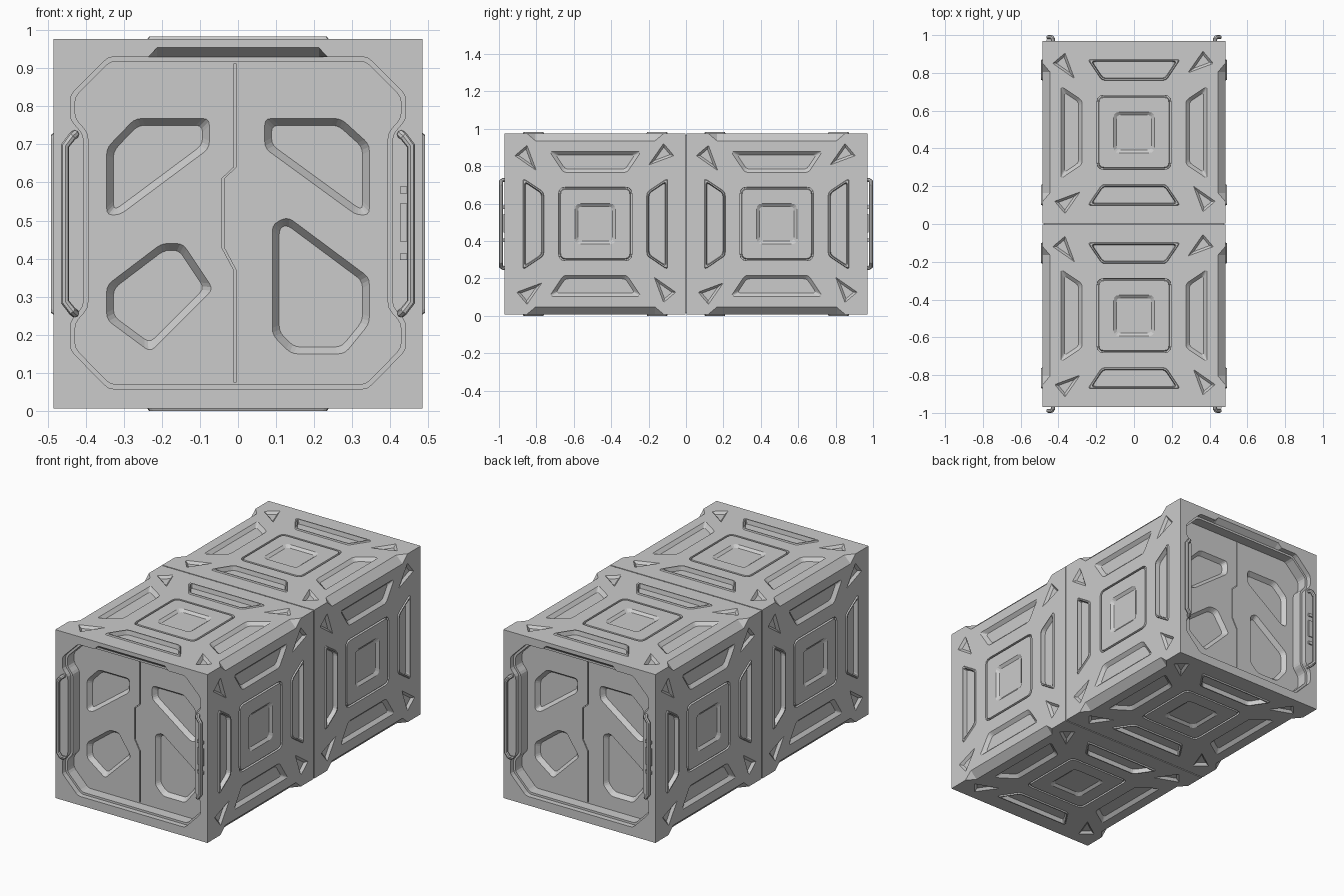
import bpy, bmesh, math
from mathutils import Matrix, Vector

cube = bpy.data.objects.get("Cube")
if cube:
    bpy.data.objects.remove(cube)

H = 0.4845        # half width of the square section
CZ = 0.4915       # height of the long axis
END = 0.97        # y of the end frames
MID = END / 2     # centre of one module along y
GAP = 0.003       # half the joint between modules
DOOR = 0.09       # how deep the doors sit
CH = 0.04         # chamfer on the long edges

grey = bpy.data.materials.new("container grey")
grey.use_nodes = True
tone = (0.6, 0.6, 0.6, 1)
grey.diffuse_color = tone
bsdf = next(n for n in grey.node_tree.nodes if n.type == "BSDF_PRINCIPLED")
bsdf.inputs["Base Color"].default_value = tone


def finish(name, bm):
    bmesh.ops.remove_doubles(bm, verts=bm.verts, dist=0.0001)
    bmesh.ops.recalc_face_normals(bm, faces=bm.faces)
    me = bpy.data.meshes.new(name)
    bm.to_mesh(me)
    bm.free()
    me.materials.append(grey)
    ob = bpy.data.objects.new(name, me)
    bpy.context.collection.objects.link(ob)
    return ob


def rounded(pts, r, n=3):
    out = []
    for i, p in enumerate(pts):
        p = Vector(p)
        to_prev = Vector(pts[i - 1]) - p
        to_next = Vector(pts[(i + 1) % len(pts)]) - p
        a = p + to_prev.normalized() * min(r, to_prev.length * 0.4)
        b = p + to_next.normalized() * min(r, to_next.length * 0.4)
        for k in range(n + 1):
            t = k / n
            out.append(a * (1 - t) ** 2 + p * 2 * t * (1 - t) + b * t * t)
    return out


def inset(pts, d):
    pts = [Vector(p) for p in pts]
    area = sum(pts[i - 1].cross(p) for i, p in enumerate(pts))
    s = d if area > 0 else -d
    out = []
    for i, p in enumerate(pts):
        e1 = (p - pts[i - 1]).normalized()
        e2 = (pts[(i + 1) % len(pts)] - p).normalized()
        n1, n2 = Vector((-e1.y, e1.x)), Vector((-e2.y, e2.x))
        out.append(p + (n1 + n2) * s / (1 + n1.dot(n2)))
    return out


def loop_edges(bm, verts):
    return [bm.edges.get((verts[i - 1], v)) or bm.edges.new((verts[i - 1], v))
            for i, v in enumerate(verts)]


def skin(bm, rings, mat, cap=True):
    """Skin a stack of (outline, height) rings; return first and last edge loops."""
    rows = [[bm.verts.new(mat @ Vector((p[0], p[1], w))) for p in poly] for poly, w in rings]
    for a, b in zip(rows, rows[1:]):
        for i in range(len(a)):
            bm.faces.new((a[i - 1], a[i], b[i], b[i - 1]))
    if cap:
        bm.faces.new(rows[-1])
    return loop_edges(bm, rows[0]), loop_edges(bm, rows[-1])


def plate(bm, edges, mat):
    """Fill a flat outline, leaving the hole outlines open."""
    normal = mat.to_3x3() @ Vector((0, 0, 1))
    bmesh.ops.triangle_fill(bm, use_beauty=True, use_dissolve=False, edges=edges, normal=normal)


def outline(bm, pts, mat):
    return loop_edges(bm, [bm.verts.new(mat @ Vector((p[0], p[1], 0))) for p in pts])


def turned(pts, k):
    c, s = round(math.cos(k * math.pi / 2)), round(math.sin(k * math.pi / 2))
    return [(p[0] * c - p[1] * s, p[0] * s + p[1] * c) for p in pts]


def square(h, r):
    return rounded([(-h, -h), (h, -h), (h, h), (-h, h)], r)


def dish(bm, raw, steps, mat, r=0.018):
    """Rings at (inset, height) steps from one outline; return the rim edges."""
    return skin(bm, [(rounded(inset(raw, d), r), w) for d, w in steps], mat)[0]


def box(name, lo, hi):
    bm = bmesh.new()
    lo, hi = Vector(lo), Vector(hi)
    m = Matrix.Translation((lo + hi) / 2) @ Matrix.Diagonal((*(hi - lo), 1))
    bmesh.ops.create_cube(bm, size=1, matrix=m)
    return finish(name, bm)


# Outlines shared by the four side panels
trap = [(-0.17, 0.275), (0.17, 0.275), (0.245, 0.387), (-0.245, 0.387)]
gusset = [(0.285, 0.315), (0.42, 0.365), (0.365, 0.43)]
well = [(square(0.196, 0.035), 0), (square(0.195, 0.034), -0.012), (square(0.189, 0.03), -0.012),
        (square(0.185, 0.028), 0), (square(0.108, 0.028), 0), (square(0.092, 0.02), -0.012)]
rim = [(0, 0), (0.003, 0.007), (0.009, 0.007), (0.013, -0.018)]
flank = [(H, -MID), (H, -0.367), (H - CH, -0.32), (H - CH, 0.32), (H, 0.367), (H, MID - GAP)]
border = flank + [(-x, y) for x, y in reversed(flank)]

body = bmesh.new()
for k in range(4):
    spin = Matrix.Translation((0, -MID, CZ)) @ Matrix.Rotation(k * math.pi / 2, 4, "Y")
    m = spin @ Matrix.Translation((0, 0, H))
    edges = outline(body, border, m) + skin(body, well, m)[0]
    for q in range(4):
        # raised rims face the module ends, soft recesses face the long edges
        steps = [(0, 0), (0.018, -0.018)] if q % 2 else rim
        edges += dish(body, turned(trap, q), steps, m)
        edges += dish(body, turned(gusset, q), [(0, 0), (0.012, -0.014)], m, 0.004)
    plate(body, edges, m)
    # chamfered long edge with tapered ends
    a, b = [[body.verts.new(spin @ Vector(p)) for p in
             ((H - CH, s * 0.32, H), (H, s * 0.32, H - CH), (H, s * 0.367, H))] for s in (-1, 1)]
    body.faces.new((a[0], a[1], b[1], b[0]))
    body.faces.new(a)
    body.faces.new(b)

# End frame: doorway with a sloped notch above it and a stepped lip
face = Matrix.Translation((0, -END, 0)) @ Matrix.Rotation(math.pi / 2, 4, "X")
half = [(0.34, 0.058), (0.44, 0.16), (0.44, 0.235), (0.405, 0.275),
        (0.405, 0.725), (0.44, 0.765), (0.44, 0.83), (0.34, 0.93)]


def doorway(d):
    right = rounded(inset(half + [(-x, z) for x, z in reversed(half)], d), 0.015, 2)
    cut = len(right) // 2
    return right[:cut], right[cut:]


def ring(d, lift):
    right, left = doorway(d)
    top = 0.93 - d
    notch = [(0.235, top), (0.212, top + lift), (-0.212, top + lift), (-0.235, top)]
    return right + notch + left


frame = [(-H, CZ - H), (H, CZ - H), (H, CZ + H), (-H, CZ + H)]
rim_edges, floor_edges = skin(body, [(ring(0, 0.024), 0), (ring(0, 0), -0.03),
                                     (ring(0.012, 0), -0.03), (ring(0.012, 0), -DOOR)], face, cap=False)
plate(body, outline(body, frame, face) + rim_edges, face)

# Doors: four pockets and the jogged seam between the two leaves
door_face = face @ Matrix.Translation((0, 0, -DOOR))
pockets = [
    [(-0.345, 0.69), (-0.27, 0.768), (-0.075, 0.768), (-0.075, 0.69), (-0.31, 0.515), (-0.345, 0.515)],
    [(0.07, 0.768), (0.27, 0.768), (0.345, 0.70), (0.345, 0.515), (0.31, 0.515), (0.07, 0.69)],
    [(-0.20, 0.44), (-0.145, 0.44), (-0.065, 0.32), (-0.23, 0.155), (-0.345, 0.24), (-0.345, 0.33)],
    [(0.09, 0.49), (0.13, 0.51), (0.345, 0.35), (0.345, 0.23), (0.28, 0.15), (0.14, 0.15), (0.09, 0.20)],
]
seam = [(-0.008, 0.912), (-0.008, 0.64), (-0.04, 0.61), (-0.04, 0.43), (-0.008, 0.37), (-0.008, 0.075)]
strip = [(x - 0.003, z) for x, z in seam] + [(x + 0.003, z) for x, z in reversed(seam)]
edges = floor_edges + skin(body, [(strip, 0), (strip, -0.01)], door_face)[0]
for p in pockets:
    edges += dish(body, p, [(0, 0), (0.018, -0.025)], door_face)
plate(body, edges, door_face)

# Wall at the joint
body.faces.new([body.verts.new((x, -GAP, z)) for x, z in frame])
parts = [finish("container_module", body)]

# Grab handles beside the doorway
for side, s in (("right", -1), ("left", 1)):
    path = [(0.428, -0.955), (0.428, -0.978), (0.436, -0.989), (0.454, -0.989)]
    drop = [0.235, 0.235, 0.228, 0.205]
    pts = [(s * x, y, CZ + d) for (x, y), d in zip(path, drop)]
    pts += [(x, y, 2 * CZ - z) for x, y, z in reversed(pts)]
    cu = bpy.data.curves.new("handle", "CURVE")
    cu.dimensions, cu.bevel_depth, cu.bevel_resolution, cu.use_fill_caps = "3D", 0.011, 2, True
    sp = cu.splines.new("POLY")
    sp.points.add(len(pts) - 1)
    for q, p in zip(sp.points, pts):
        q.co = (*p, 1)
    cu.materials.append(grey)
    ob = bpy.data.objects.new(side + "_handle", cu)
    bpy.context.collection.objects.link(ob)
    bpy.ops.object.select_all(action="DESELECT")
    ob.select_set(True)
    bpy.context.view_layer.objects.active = ob
    bpy.ops.object.convert(target="MESH")
    bpy.ops.object.shade_smooth_by_angle()
    parts.append(bpy.context.view_layer.objects.active)

# Latch on one jamb
parts.append(box("latch_block", (0.418, -0.965, 0.41), (0.44, -0.90, 0.585)))
parts.append(box("latch_bolt", (0.425, -0.976, 0.445), (0.462, -0.94, 0.545)))
for i, z in enumerate((0.405, 0.58)):
    parts.append(box(f"latch_pin_{i + 1}", (0.425, -0.978, z - 0.009), (0.462, -0.95, z + 0.009)))

# The rear module is the front one turned half way round
for ob in parts:
    twin = bpy.data.objects.new("rear_" + ob.name, ob.data)
    twin.rotation_euler.z = math.pi
    bpy.context.collection.objects.link(twin)

# Core bridging the joint
box("joint_core", (-H + 0.012, -0.02, CZ - H + 0.012), (H - 0.012, 0.02, CZ + H - 0.012))
